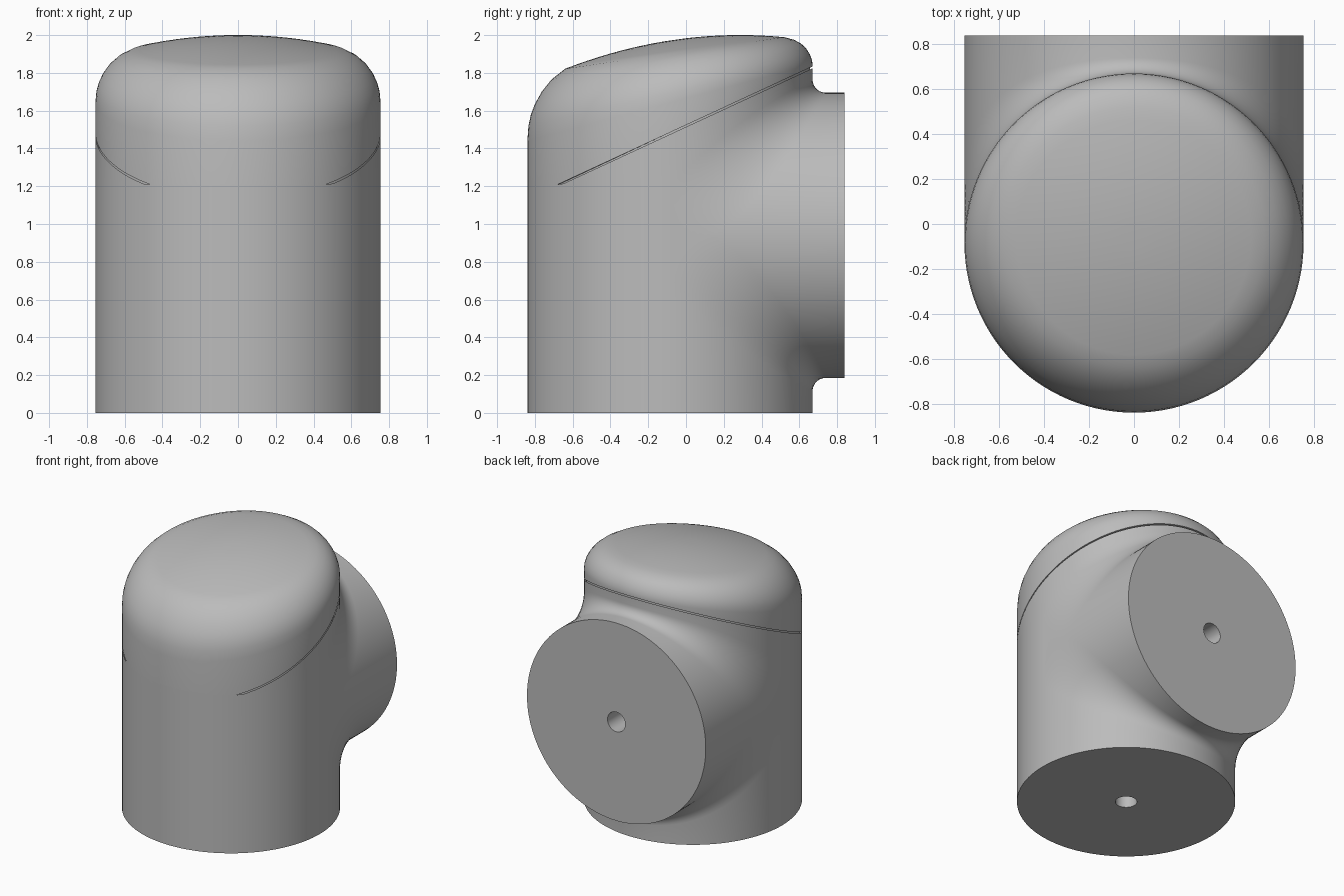
import bpy, bmesh
from math import sin, cos, pi, radians

cube = bpy.data.objects.get("Cube")
if cube:
    bpy.data.objects.remove(cube, do_unlink=True)

R = 0.755            # radius of both pipes
CY = -0.085          # upright pipe axis
ZC = 0.94            # side pipe axis
BACK = 0.84          # end of the side pipe
HALF = 56            # segments per half turn
ARC = 10             # segments across the blend
HOLE, DEPTH = 0.075, 0.3

grey = bpy.data.materials.new("plain grey")
grey.use_nodes = True
grey.diffuse_color = (0.5, 0.5, 0.5, 1)
grey.node_tree.nodes["Principled BSDF"].inputs["Base Color"].default_value = (0.5, 0.5, 0.5, 1)


def seam(y):
    """Height of the slanted joint between body and cap."""
    return 1.13 + 0.463 * (y - CY + R)


def finish(bm, name, angle=35):
    bmesh.ops.remove_doubles(bm, verts=bm.verts, dist=1e-4)
    bmesh.ops.recalc_face_normals(bm, faces=bm.faces)
    mesh = bpy.data.meshes.new(name)
    bm.to_mesh(mesh)
    bm.free()
    mesh.materials.append(grey)
    obj = bpy.data.objects.new(name, mesh)
    bpy.context.collection.objects.link(obj)
    bpy.ops.object.select_all(action='DESELECT')
    obj.select_set(True)
    bpy.context.view_layer.objects.active = obj
    bpy.ops.object.shade_smooth_by_angle(angle=radians(angle))


def bridge(bm, rows, closed=False):
    """Skin a list of point rows with quads."""
    grid = [[bm.verts.new(p) for p in row] for row in rows]
    for a, b in zip(grid, grid[1:]):
        n = len(a)
        for i in range(n if closed else n - 1):
            j = (i + 1) % n
            bm.faces.new((a[i], a[j], b[j], b[i]))
    return grid


def blend_profile(t, side):
    """Slice across x: along the side pipe, round the blend, up or down the upright."""
    x, h = R * cos(t), R * sin(t)
    f = 0.07 + 0.2 * cos(t) ** 2
    arc = []
    for i in range(ARC + 1):
        a = pi / 2 * i / ARC
        arc.append((x, CY + h + f * (1 - sin(a)), ZC + side * (h + f * (1 - cos(a)))))
    end = seam(CY + h) - 0.005 if side > 0 else 0
    return [(x, BACK, ZC + side * h)] + arc + [(x, CY + h, end)]


# Body: blended back, one sheet above and one below the side pipe axis
angles = [pi * i / HALF for i in range(HALF + 1)]
bm = bmesh.new()
for side in (1, -1):
    bridge(bm, [blend_profile(t, side) for t in angles])

# Body: plain half-round front
front = []
for t in angles:
    x, y = R * cos(t), CY - R * sin(t)
    front.append([(x, y, z) for z in (0, ZC - 0.27, ZC + 0.27, seam(y) - 0.005)])
bridge(bm, front)

# Body: flat webs where the two pipes run tangent
for t in (0, pi):
    up, down = blend_profile(t, 1)[1:-1], blend_profile(t, -1)[2:-1]
    bm.faces.new([bm.verts.new(p) for p in up + down[::-1]])
finish(bm, "body")


def end_plate(name, place):
    """Flat pipe end with a blind hole in the middle."""
    bm = bmesh.new()
    rows = []
    for r, d in ((R, 0), (HOLE, 0), (HOLE, DEPTH)):
        rows.append([place(r * cos(pi * i / HALF), r * sin(pi * i / HALF), d)
                     for i in range(2 * HALF)])
    bm.faces.new(bridge(bm, rows, True)[-1])
    finish(bm, name)
    # outward side faces away from the hole depth
    mesh = bpy.data.objects[name].data
    outward = place(0, 0, -1)
    inner = place(0, 0, 0)
    n = mesh.polygons[1].normal
    if sum(n[k] * (outward[k] - inner[k]) for k in range(3)) < 0:
        mesh.flip_normals()


end_plate("bottom_plate", lambda u, v, d: (u, CY + v, d))
end_plate("back_plate", lambda u, v, d: (u, BACK - d, ZC + v))


def cap_ring(yf, zf, yb, zb, scale=1.0, lift=0.0):
    """Slanted ring, round from above, given by its front and back points."""
    r, mid = (yb - yf) / 2, (yb + yf) / 2
    row = []
    for i in range(2 * HALF):
        a = pi * i / HALF
        y = mid + scale * r * sin(a)
        row.append((scale * r * cos(a), y, zf + (zb - zf) * (y - yf) / (yb - yf) + lift))
    return row


# Cap: recessed neck, wall, rounded shoulder, shallow dome
yf, yb = CY - R, CY + R
zf, zb = seam(yf), seam(yb)
g = 0.014
rows = [cap_ring(yf + g, zf - 0.04, yb - g, zb - 0.04),
        cap_ring(yf + g, zf + 0.008, yb - g, zb + 0.002),
        cap_ring(yf, zf + 0.005, yb, zb + 0.005)]
shoulder = [(yf, 1.44, yb, 1.845), (-0.834, 1.52, 0.667, 1.868),
            (-0.821, 1.58, 0.655, 1.9), (-0.8, 1.635, 0.634, 1.932),
            (-0.764, 1.7, 0.608, 1.956), (-0.712, 1.765, 0.57, 1.976),
            (-0.64, 1.822, 0.52, 1.989)]
rows += [cap_ring(*s) for s in shoulder]
for k in range(1, 10):
    s = 1 - k / 10
    rows.append(cap_ring(*shoulder[-1], scale=s, lift=0.07 * (1 - s * s)))
bm = bmesh.new()
bm.faces.new(bridge(bm, rows, True)[-1])
finish(bm, "cap", 40)
